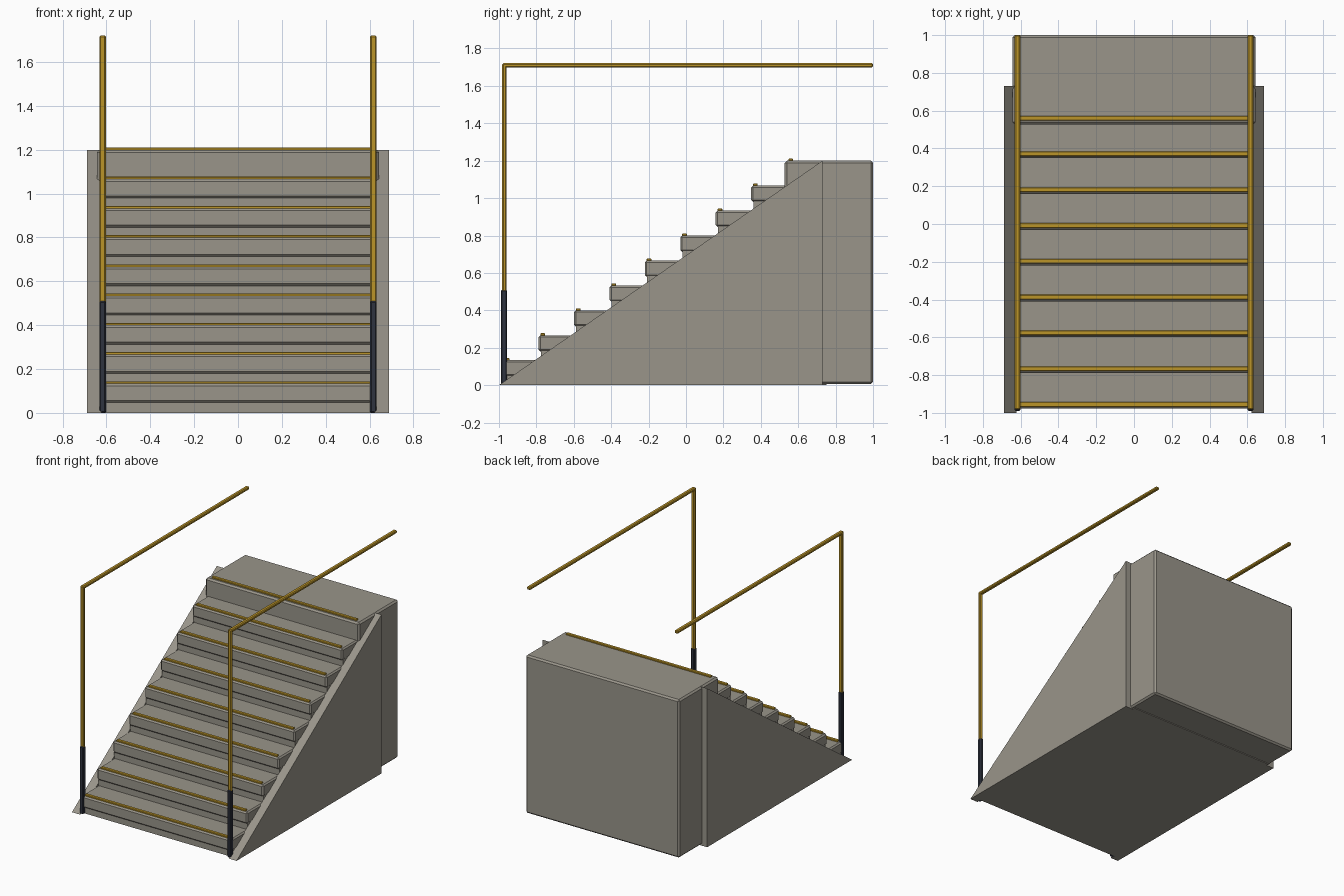
import bpy
import bmesh

if "Cube" in bpy.data.objects:
    bpy.data.objects.remove(bpy.data.objects["Cube"], do_unlink=True)


def material(name, rgb):
    m = bpy.data.materials.new(name)
    m.use_nodes = True
    m.diffuse_color = (*rgb, 1)
    m.node_tree.nodes["Principled BSDF"].inputs["Base Color"].default_value = (*rgb, 1)
    return m


concrete = material("warm grey concrete", (0.32, 0.30, 0.255))
yellow = material("safety yellow", (0.50, 0.30, 0.022))
navy = material("dark navy", (0.028, 0.033, 0.05))


def finish(bm, name, mat, bevel=0):
    bmesh.ops.recalc_face_normals(bm, faces=bm.faces)
    if bevel:
        bmesh.ops.bevel(bm, geom=bm.edges[:], offset=bevel, segments=1, affect='EDGES')
    mesh = bpy.data.meshes.new(name)
    bm.to_mesh(mesh)
    bm.free()
    mesh.materials.append(mat)
    obj = bpy.data.objects.new(name, mesh)
    bpy.context.collection.objects.link(obj)
    return obj


def box(name, x, y, z, mat, bevel=0):
    """Box from (min, max) ranges along each axis."""
    bm = bmesh.new()
    bmesh.ops.create_cube(bm, size=1)
    for v in bm.verts:
        for i, (lo, hi) in enumerate((x, y, z)):
            v.co[i] = lo if v.co[i] < 0 else hi
    return finish(bm, name, mat, bevel)


def extrude_profile(name, x, profile, mat):
    """Extrude a (y, z) outline across an x range."""
    bm = bmesh.new()
    face = bm.faces.new([bm.verts.new((x[0], py, pz)) for py, pz in profile])
    result = bmesh.ops.extrude_face_region(bm, geom=[face])
    for v in result["geom"]:
        if isinstance(v, bmesh.types.BMVert):
            v.co.x = x[1]
    return finish(bm, name, mat)


STEPS, RISE, RUN, FIRST = 9, 0.1333, 0.1895, -0.978
SLAB = 0.087
HALF = 0.628

# Treads with a yellow nosing strip, and the outline of the risers below them
outline = [(0.75, 0), (FIRST + 0.012, 0)]
for k in range(STEPS):
    front = FIRST + RUN * k
    top = RISE * (k + 1)
    box("nosing_strip", (-0.605, 0.605), (front + 0.01, front + 0.035),
        (top - 0.005, top + 0.011), yellow, 0.003)
    if k < STEPS - 1:
        box("tread", (-HALF, HALF), (front, front + RUN + 0.03),
            (top - SLAB, top), concrete, 0.01)
        under = top - SLAB / 2
        outline += [(front + 0.012, under), (front + RUN + 0.012, under)]
outline.append((0.75, outline[-1][1]))
extrude_profile("riser_core", (-0.624, 0.624), outline, concrete)

# Upper landing block
box("landing", (-0.643, 0.643), (0.527, 1.0), (0.006, 1.2), concrete, 0.012)

# Sloped side walls and handrails
for side, s in (("left", 1), ("right", -1)):
    extrude_profile(side + "_side_wall", (s * 0.622, s * 0.688),
                    [(-1.0, 0), (0.73, 0), (0.73, 1.2)], concrete)
    rail_x = (s * 0.617 - 0.015, s * 0.617 + 0.015)
    box(side + "_post_sleeve", rail_x, (-0.99, -0.957), (0, 0.51), navy, 0.006)
    box(side + "_post", rail_x, (-0.983, -0.96), (0.5, 1.71), yellow, 0.006)
    box(side + "_handrail", rail_x, (-0.983, 1.0), (1.698, 1.721), yellow, 0.006)
